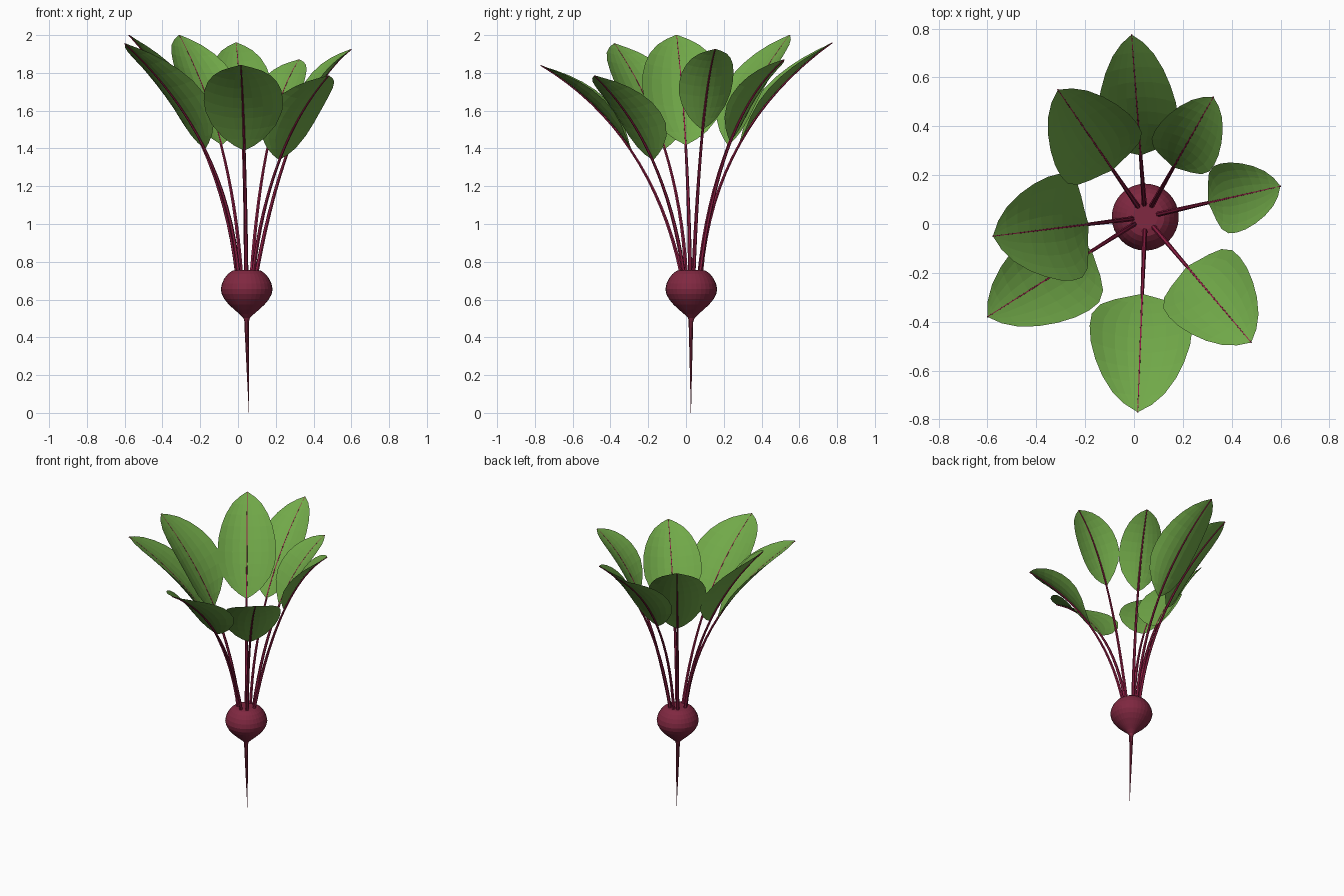
import bpy, bmesh, math
from mathutils import Vector

if "Cube" in bpy.data.objects:
    bpy.data.objects.remove(bpy.data.objects["Cube"])

CX, CY = 0.046, 0.028          # bulb axis


def material(name, rgb):
    m = bpy.data.materials.new(name)
    m.diffuse_color = (*rgb, 1)
    m.use_nodes = True
    m.node_tree.nodes["Principled BSDF"].inputs["Base Color"].default_value = m.diffuse_color
    return m


beet = material("beet red", (0.215, 0.021, 0.052))
stalk = material("stalk magenta", (0.29, 0.014, 0.062))
green = material("leaf green", (0.165, 0.395, 0.066))


def finish(bm, name, mat):
    me = bpy.data.meshes.new(name)
    bm.to_mesh(me)
    bm.free()
    me.materials.append(mat)
    ob = bpy.data.objects.new(name, me)
    bpy.context.collection.objects.link(ob)
    return ob


def tube(name, rings, sides, mat):
    """Loft rings of (centre, axis u, axis v, radius), capped at both ends."""
    bm = bmesh.new()
    loops = []
    for c, u, v, r in rings:
        loops.append([bm.verts.new(c + u * r * math.cos(a) + v * r * math.sin(a))
                      for a in (2 * math.pi * k / sides for k in range(sides))])
    for a, b in zip(loops, loops[1:]):
        for k in range(sides):
            n = (k + 1) % sides
            bm.faces.new((a[k], a[n], b[n], b[k]))
    bm.faces.new(loops[0])
    bm.faces.new(loops[-1])
    bmesh.ops.recalc_face_normals(bm, faces=bm.faces)
    return finish(bm, name, mat)


X, Y, UP = Vector((1, 0, 0)), Vector((0, 1, 0)), Vector((0, 0, 1))

# bulb: lathe profile (radius, z)
profile = [(0.05, 0.757), (0.078, 0.752), (0.1, 0.735), (0.118, 0.712), (0.131, 0.685),
           (0.137, 0.655), (0.132, 0.629), (0.118, 0.602), (0.095, 0.574), (0.066, 0.547),
           (0.038, 0.523), (0.018, 0.503), (0.011, 0.485)]
tube("bulb", [(Vector((CX, CY, z)), X, Y, r) for r, z in profile], 32, beet)

# taproot: thin, slightly bent
root = [(0.014, 0.51, 0.046), (0.011, 0.42, 0.047), (0.008, 0.3, 0.05),
        (0.005, 0.18, 0.053), (0.0025, 0.08, 0.056), (0.001, 0.0, 0.058)]
tube("taproot", [(Vector((x, 0.026, z)), X, Y, r) for r, z, x in root], 10, beet)

# leaves: tip x, y, z, blade base radius, blade base height, width
leaves = [
    (-0.01, 0.775, 1.96, 0.26, 1.43, 0.33),
    (0.325, 0.52, 1.87, 0.24, 1.44, 0.28),
    (0.60, 0.155, 1.925, 0.27, 1.50, 0.29),
    (0.48, -0.485, 1.785, 0.27, 1.34, 0.38),
    (0.015, -0.77, 1.84, 0.32, 1.39, 0.42),
    (-0.60, -0.38, 1.955, 0.265, 1.40, 0.40),
    (-0.578, -0.05, 2.0, 0.24, 1.42, 0.44),
    (-0.312, 0.55, 2.0, 0.24, 1.42, 0.38),
]
# blade outline: position along blade, relative half width
outline = [(0, 0.04), (0.04, 0.27), (0.1, 0.53), (0.2, 0.81), (0.32, 0.97), (0.43, 1.0),
           (0.55, 0.97), (0.67, 0.87), (0.78, 0.72), (0.88, 0.51), (0.95, 0.27), (1, 0.01)]
COLS = 8

for i, (tx, ty, tz, br, bz, width) in enumerate(leaves, 1):
    axis = Vector((CX, CY, 0))
    out = Vector((tx - CX, ty - CY, 0))
    R = out.length
    out.normalize()
    side = Vector((-out.y, out.x, 0))
    p0 = axis + out * 0.052 + UP * 0.735
    p2 = axis + out * R + UP * tz
    mid = axis + out * br + UP * bz
    p1 = mid * 2 - (p0 + p2) / 2      # curve passes the blade base at t = 0.5

    def frame(t):
        """Point on the stem curve and the upward normal there."""
        p = p0 * (1 - t) ** 2 + p1 * 2 * t * (1 - t) + p2 * t * t
        n = ((p1 - p0) * (1 - t) + (p2 - p1) * t).cross(side).normalized()
        return p, n if n.z > 0 else -n

    def radius(t):
        return 0.011 - 0.008 * t

    # stem running on as the midrib
    rings = []
    for k in range(17):
        p, n = frame(k / 16)
        rings.append((p, side, n, radius(k / 16)))
    tube(f"stem_{i}", rings, 6, stalk)

    # cupped leaf blade
    bm = bmesh.new()
    rows = []
    for s, w in outline:
        t = 0.5 + 0.5 * s
        p, n = frame(t)
        us = [(2 * c / COLS - 1) * w for c in range(COLS + 1)]
        rows.append([bm.verts.new(p + side * u * width / 2
                                  + n * (0.7 * radius(t) + 0.15 * width * u * u)) for u in us])
    for a, b in zip(rows, rows[1:]):
        for c in range(COLS):
            bm.faces.new((a[c], b[c], b[c + 1], a[c + 1]))
    finish(bm, f"leaf_{i}", green)
